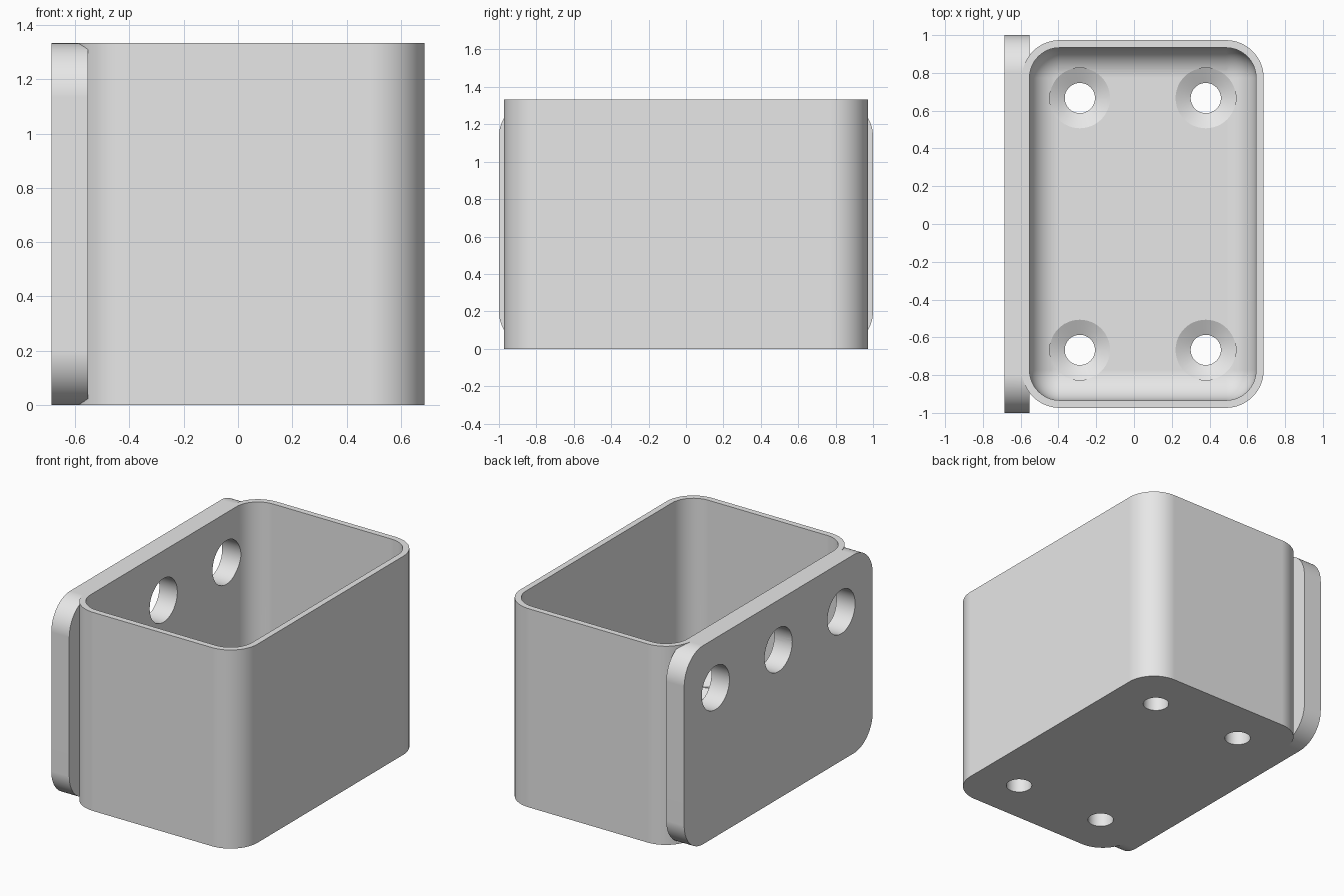
import bpy, bmesh, math
from mathutils import Matrix, Vector

cube = bpy.data.objects.get("Cube")
if cube:
    bpy.data.objects.remove(cube, do_unlink=True)

UNIT = 1 / 75            # design grid unit
SHIFT = Vector((-41.5, 0, 0))   # centres the whole part on x
HEIGHT, FLOOR, WALL = 100, 10, 3

grey = bpy.data.materials.new("plain grey")
grey.use_nodes = True
grey.diffuse_color = (0.8, 0.8, 0.8, 1)
grey.node_tree.nodes["Principled BSDF"].inputs["Base Color"].default_value = (0.8, 0.8, 0.8, 1)


def finish(bm, name):
    """Turn a bmesh in design units into a scaled, centred object."""
    bmesh.ops.translate(bm, verts=bm.verts, vec=SHIFT)
    bmesh.ops.scale(bm, verts=bm.verts, vec=(UNIT, UNIT, UNIT))
    bmesh.ops.recalc_face_normals(bm, faces=bm.faces)
    mesh = bpy.data.meshes.new(name)
    bm.to_mesh(mesh)
    bm.free()
    mesh.materials.append(grey)
    obj = bpy.data.objects.new(name, mesh)
    bpy.context.collection.objects.link(obj)
    return obj


def rounded_box(name, low, high, radius, rule):
    """Box between two corners; edges picked by the rule are rounded."""
    low, high = Vector(low), Vector(high)
    bm = bmesh.new()
    bmesh.ops.create_cube(bm, size=1)
    bmesh.ops.scale(bm, verts=bm.verts, vec=high - low)
    bmesh.ops.translate(bm, verts=bm.verts, vec=(low + high) / 2)
    edges = [e for e in bm.edges if rule(e.verts[0].co, e.verts[1].co)]
    bmesh.ops.bevel(bm, geom=edges, offset=radius, offset_type='OFFSET',
                    segments=16, profile=0.5, affect='EDGES')
    return finish(bm, name)


def lathe(name, profile, place):
    """Solid of revolution from (radius, height) points, then placed."""
    bm = bmesh.new()
    verts = [bm.verts.new((r, 0, z)) for r, z in profile]
    edges = [bm.edges.new(pair) for pair in zip(verts, verts[1:])]
    bmesh.ops.spin(bm, geom=verts + edges, cent=(0, 0, 0), axis=(0, 0, 1),
                   angle=math.tau, steps=48)
    bmesh.ops.remove_doubles(bm, verts=bm.verts, dist=0.001)
    bmesh.ops.transform(bm, matrix=place, verts=bm.verts)
    return finish(bm, name)


def combine(target, tool, operation):
    tool.hide_render = True
    mod = target.modifiers.new(tool.name, 'BOOLEAN')
    mod.operation, mod.solver, mod.object = operation, 'EXACT', tool
    bpy.context.view_layer.objects.active = target
    bpy.ops.object.modifier_apply(modifier=mod.name)
    bpy.data.objects.remove(tool, do_unlink=True)


def upright(a, b):
    return abs(a.z - b.z) > 1


def along_x(a, b):
    return abs(a.x - b.x) > 1


def upright_or_bottom(a, b):
    return min(a.z, b.z) < HEIGHT


# Outer shell and mounting plate
bin_body = rounded_box("bin_body", (-WALL, -73, 0), (93, 73, HEIGHT), 15, upright)
plate = rounded_box("mounting_plate", (-10, -75, 0), (0, 75, HEIGHT), 15, along_x)
combine(bin_body, plate, 'UNION')

# Cavity with filleted floor
cavity = rounded_box("cavity", (0, -70, FLOOR), (90, 70, HEIGHT + 30), 12, upright_or_bottom)
combine(bin_body, cavity, 'DIFFERENCE')

# Countersunk floor holes
screw = [(0, -5), (6, -5), (6, FLOOR - 3), (12, FLOOR), (12, FLOOR + 5), (0, FLOOR + 5)]
for x in (20, 70):
    for y in (-50, 50):
        hole = lathe("floor_hole", screw, Matrix.Translation((x, y, 0)))
        combine(bin_body, hole, 'DIFFERENCE')

# Row of holes through the mounting plate
for y in (-50, 0, 50):
    place = Matrix.Translation((0, y, 75)) @ Matrix.Rotation(math.pi / 2, 4, 'Y')
    hole = lathe("plate_hole", [(0, -15), (11, -15), (11, 1), (0, 1)], place)
    combine(bin_body, hole, 'DIFFERENCE')

# Smooth curves, crisp edges
bpy.ops.object.select_all(action='DESELECT')
bin_body.select_set(True)
bpy.context.view_layer.objects.active = bin_body
bpy.ops.object.shade_smooth_by_angle(angle=math.radians(20))
normals = bin_body.modifiers.new("even_shading", 'WEIGHTED_NORMAL')
normals.keep_sharp = True
